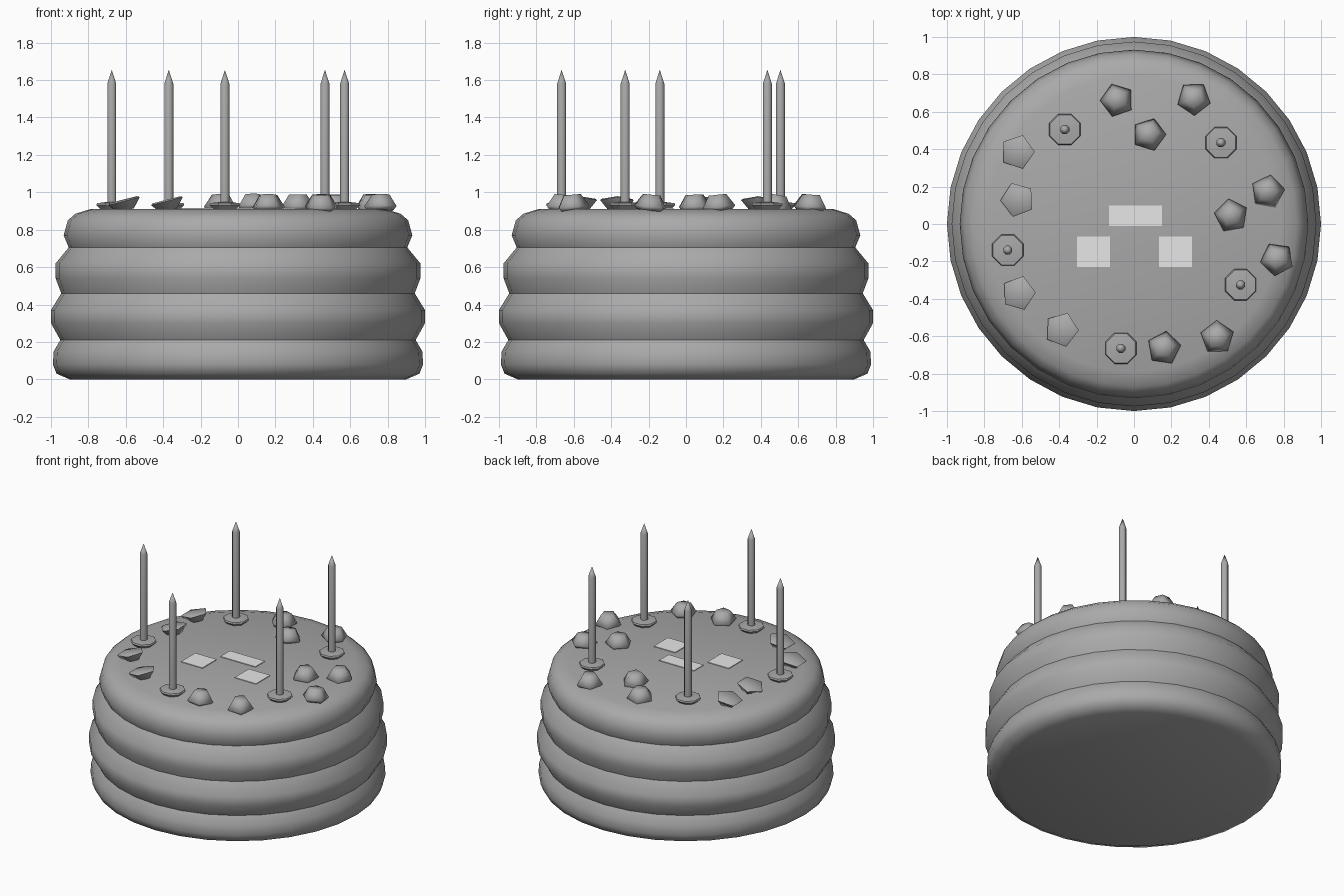
import bpy, math, random
from mathutils import Matrix

random.seed(4)
if "Cube" in bpy.data.objects:
    bpy.data.objects.remove(bpy.data.objects["Cube"])


def material(name, value):
    m = bpy.data.materials.new(name)
    m.use_nodes = True
    color = (value, value, value, 1)
    m.diffuse_color = color
    m.node_tree.nodes["Principled BSDF"].inputs["Base Color"].default_value = color
    return m


GREY = material("cake_grey", 0.4)
PALE = material("plate_pale_grey", 0.8)


def lathe(name, profile, sides, angle, matrix=None, spin=0.0):
    """Revolve (radius, height) points around z; radius 0 makes a tip."""
    verts, rings, faces = [], [], []
    for r, z in profile:
        count = sides if r > 0 else 1
        start = len(verts)
        for i in range(count):
            a = spin + math.tau * i / sides
            verts.append((r * math.cos(a), r * math.sin(a), z))
        rings.append([start + i % count for i in range(sides)])
    for low, high in zip(rings, rings[1:]):
        for i in range(sides):
            j = (i + 1) % sides
            face = [low[i], low[j], high[j], high[i]]
            faces.append(list(dict.fromkeys(face)))
    if profile[0][0] > 0:
        faces.append(rings[0][::-1])
    if profile[-1][0] > 0:
        faces.append(rings[-1])
    mesh = bpy.data.meshes.new(name)
    mesh.from_pydata(verts, [], faces)
    mesh.materials.append(GREY)
    obj = bpy.data.objects.new(name, mesh)
    bpy.context.collection.objects.link(obj)
    if matrix:
        obj.matrix_world = matrix
    bpy.ops.object.select_all(action="DESELECT")
    obj.select_set(True)
    bpy.context.view_layer.objects.active = obj
    bpy.ops.object.shade_smooth_by_angle(angle=math.radians(angle))
    return obj


# Cake body with four bulging layers
TOP = 0.91
lathe("cake_body", [
    (0.90, 0.0), (0.97, 0.03), (0.99, 0.08), (0.985, 0.15), (0.95, 0.21),
    (1.0, 0.30), (1.0, 0.37), (0.945, 0.46),
    (0.975, 0.54), (0.975, 0.62), (0.905, 0.705),
    (0.932, 0.77), (0.91, 0.85), (0.87, 0.885), (0.79, TOP)], 32, 50)

# Candles standing in small octagonal cups
candles = [(-0.37, 0.505), (0.465, 0.435), (-0.675, -0.14), (0.57, -0.325), (-0.07, -0.665)]
for x, y in candles:
    place = Matrix.Translation((x, y, 0))
    lathe("candle_cup", [(0.06, TOP - 0.005), (0.09, 0.932), (0.085, 0.942), (0.03, 0.948)],
          8, 30, place, math.pi / 8)
    lathe("candle", [(0.026, TOP), (0.026, 1.58), (0.0, 1.655)], 8, 50, place, math.pi / 8)

# Fruit chunks: five-sided stubs, some resting upside down (x, y, flipped)
chunks = [
    (-0.09, 0.66, 0), (0.32, 0.67, 0), (0.08, 0.475, 0), (-0.61, 0.385, 1),
    (0.715, 0.175, 0), (0.52, 0.045, 0), (-0.61, 0.13, 1), (0.765, -0.19, 0),
    (-0.605, -0.37, 1), (-0.375, -0.565, 1), (0.16, -0.665, 0), (0.445, -0.605, 0)]
for x, y, flipped in chunks:
    shape = [(0.075, 0), (0.092, 0.02), (0.05, 0.085)]
    tilt = Matrix.Rotation(random.uniform(-0.2, 0.2), 4, "X")
    base = TOP - 0.008
    if flipped:
        shape = [(0.05, 0), (0.095, 0.05), (0.085, 0.058)]
        tilt = Matrix.Rotation(-0.25, 4, "Y")
    lathe("fruit_chunk", shape, 5, 80, Matrix.Translation((x, y, base)) @ tilt,
          random.uniform(0, math.tau))

# Pale thin plates on the top: two squares and a bar
for name, x, y, w, d in [("right_plate", -0.217, -0.148, 0.175, 0.165),
                         ("left_plate", 0.222, -0.148, 0.175, 0.165),
                         ("bar_plate", 0.008, 0.043, 0.285, 0.11)]:
    bpy.ops.mesh.primitive_cube_add(size=1, location=(x, y, TOP + 0.002))
    plate = bpy.context.object
    plate.name = name
    plate.scale = (w, d, 0.006)
    plate.data.materials.append(PALE)
